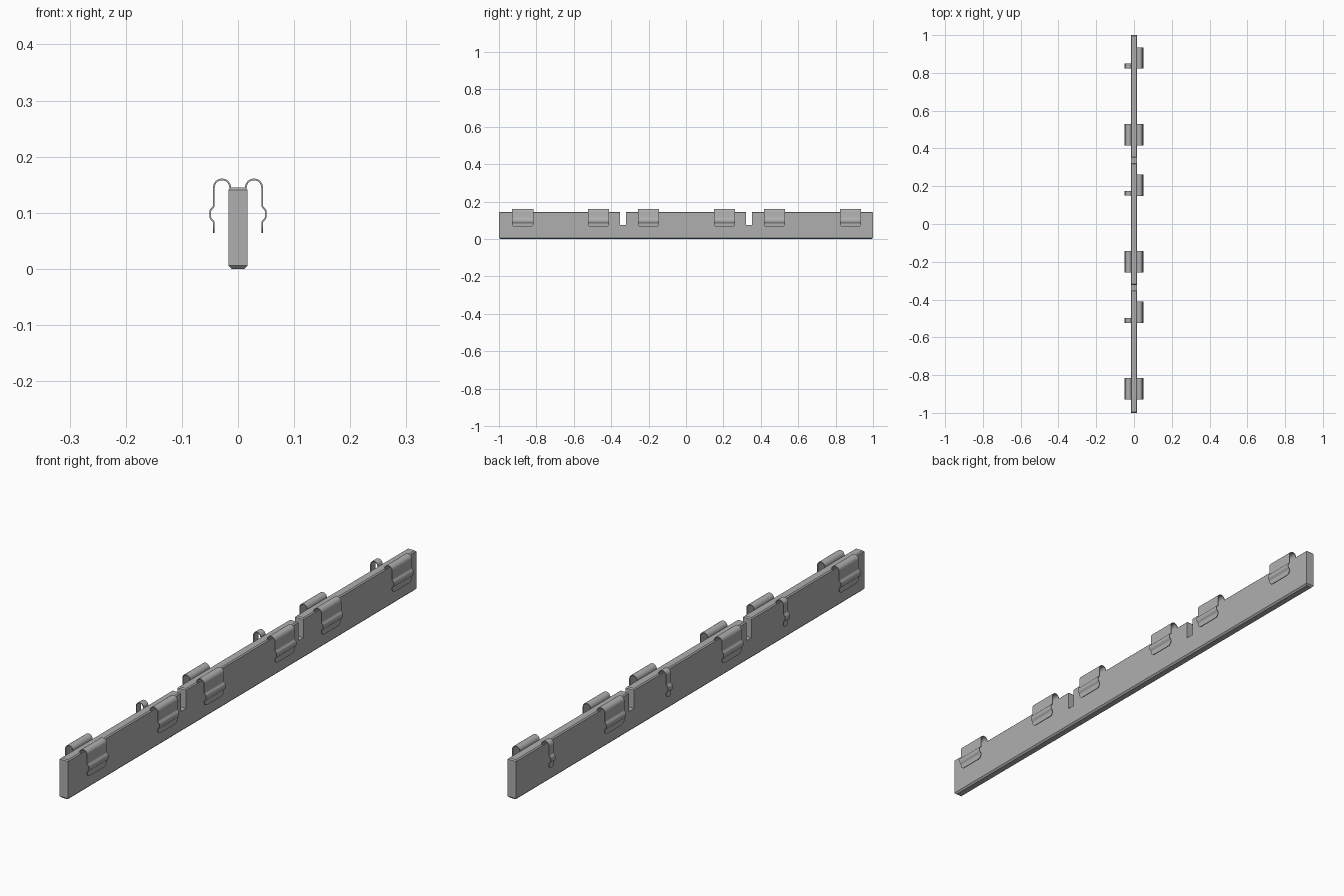
import bpy, bmesh, math

cube = bpy.data.objects.get("Cube")
if cube:
    bpy.data.objects.remove(cube)

grey = bpy.data.materials.new("mid_grey")
grey.use_nodes = True
grey.diffuse_color = (0.43, 0.43, 0.43, 1)
grey.node_tree.nodes["Principled BSDF"].inputs["Base Color"].default_value = grey.diffuse_color

HALF_X, TOP = 0.017, 0.145


def add_object(name, bm):
    bmesh.ops.recalc_face_normals(bm, faces=bm.faces)
    mesh = bpy.data.meshes.new(name)
    bm.to_mesh(mesh)
    bm.free()
    mesh.materials.append(grey)
    obj = bpy.data.objects.new(name, mesh)
    bpy.context.collection.objects.link(obj)
    return obj


def build_rail():
    # Side profile with two slots, extruded across x
    profile = [(-1, 0), (1, 0), (1, TOP)]
    for c in (0.337, -0.337):
        profile += [(c + 0.015, TOP), (c + 0.015, 0.075),
                    (c - 0.015, 0.075), (c - 0.015, TOP)]
    profile.append((-1, TOP))
    bm = bmesh.new()
    face = bm.faces.new([bm.verts.new((-HALF_X, y, z)) for y, z in profile])
    ext = bmesh.ops.extrude_face_region(bm, geom=[face])
    for v in ext["geom"]:
        if isinstance(v, bmesh.types.BMVert):
            v.co.x = HALF_X
    bmesh.ops.recalc_face_normals(bm, faces=bm.faces)
    # Chamfer the bottom and top rims
    for level, size in ((0, 0.006), (TOP, 0.004)):
        rim = [e for e in bm.edges if all(abs(v.co.z - level) < 1e-4 for v in e.verts)]
        bmesh.ops.bevel(bm, geom=rim, offset=size, segments=1, affect='EDGES')
    add_object("rail", bm)


def build_clip(name, y, width, side):
    # Arch over the rim, then a leg with an outward bulge
    r, cx, cz = 0.0145, 0.0285, TOP
    path = [(cx - r, TOP - 0.006)]
    for i in range(13):
        a = math.pi * (1 - i / 12)
        path.append((cx + r * math.cos(a), cz + r * math.sin(a)))
    leg = cx + r
    path += [(leg, 0.113), (leg + 0.001, 0.110), (leg + 0.005, 0.106), (leg + 0.0065, 0.103),
             (leg + 0.0065, 0.092), (leg + 0.005, 0.089), (leg + 0.001, 0.085), (leg, 0.082)]
    rows = [(x, z, width / 2) for x, z in path]
    # Rounded lower corners
    corner = min(0.016, width * 0.42)
    for i in range(7):
        a = math.pi / 2 * i / 6
        rows.append((leg, 0.064 + corner * (1 - math.sin(a)),
                     width / 2 - corner * (1 - math.cos(a))))
    bm = bmesh.new()
    pairs = [[bm.verts.new((side * x, y + s * h, z)) for s in (-1, 1)] for x, z, h in rows]
    for a, b in zip(pairs, pairs[1:]):
        bm.faces.new((a[0], a[1], b[1], b[0]))
    obj = add_object(name, bm)
    mod = obj.modifiers.new("sheet_thickness", 'SOLIDIFY')
    mod.thickness = 0.003
    mod.offset = 0
    bpy.ops.object.select_all(action='DESELECT')
    obj.select_set(True)
    bpy.context.view_layer.objects.active = obj
    bpy.ops.object.modifier_apply(modifier=mod.name)
    bpy.ops.object.shade_smooth_by_angle(angle=math.radians(40))


build_rail()
# Each of the three sections carries a pair of clips per side
for n, shift in enumerate((-0.673, 0, 0.673), 1):
    build_clip(f"left_clip_front_{n}", shift - 0.2, 0.113, 1)
    build_clip(f"left_clip_back_{n}", shift + 0.206, 0.113, 1)
    build_clip(f"right_clip_{n}", shift - 0.2, 0.113, -1)
    build_clip(f"right_narrow_clip_{n}", shift + 0.163, 0.026, -1)
